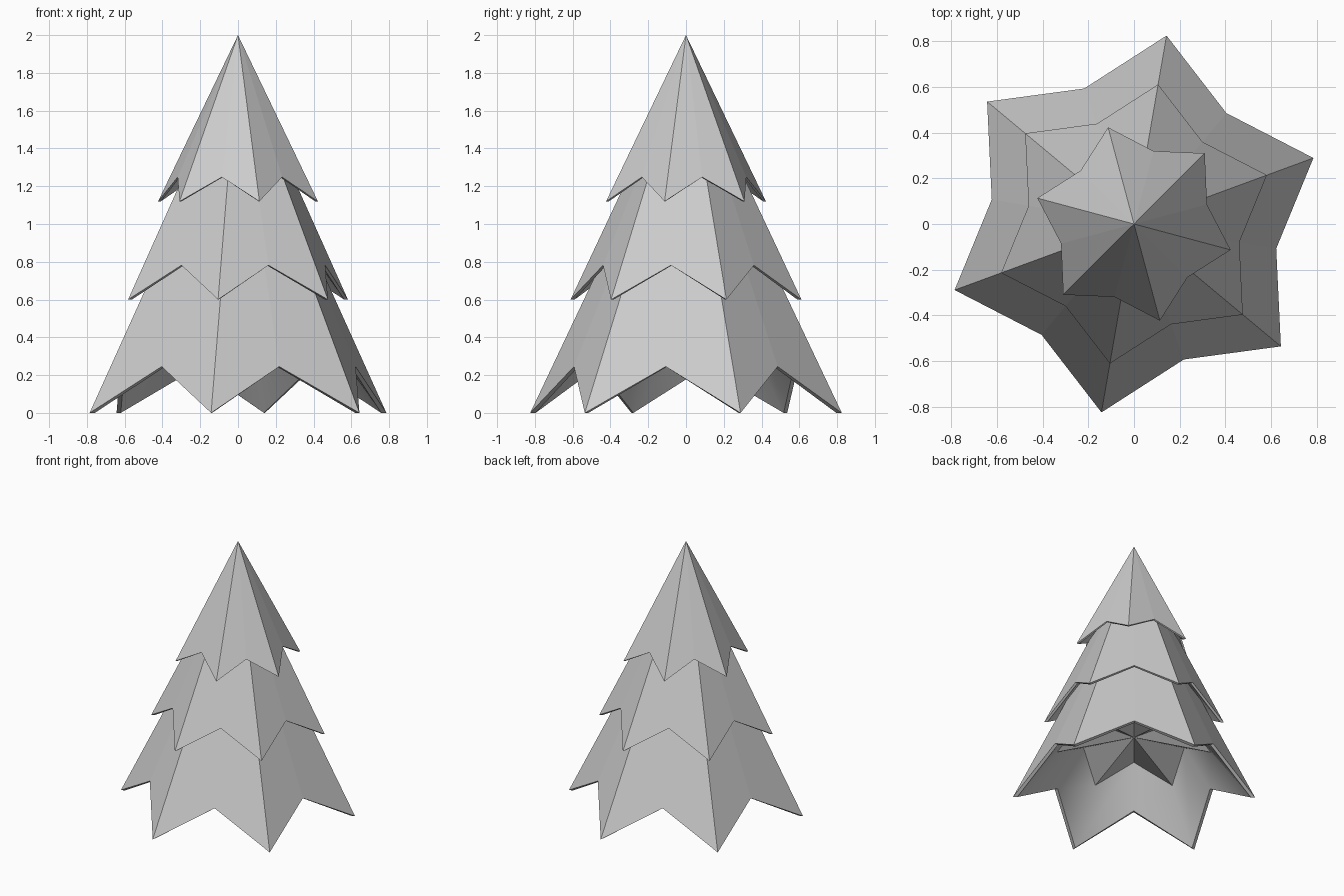
import bpy, bmesh
from math import radians, cos, sin

if "Cube" in bpy.data.objects:
    bpy.data.objects.remove(bpy.data.objects["Cube"])


def ring(bm, tip, valley, tip_z, valley_z, turn):
    """Zigzag star loop of 12 vertices: six low tips, six raised valleys."""
    verts = []
    for i in range(12):
        a = radians(turn + 30 * i)
        r, z = (tip, tip_z) if i % 2 == 0 else (valley, valley_z)
        verts.append(bm.verts.new((r * cos(a), r * sin(a), z)))
    return verts


def tier(name, radius, z, height, turn):
    bm = bmesh.new()
    R = radius
    outer = ring(bm, R, R * 0.755, z, z + R * 0.293, turn)
    # thin rim, then the recessed underside
    inner = ring(bm, R * 0.965, R * 0.727, z, z + R * 0.29, turn)
    deep = ring(bm, R * 0.635, R * 0.48, z + R * 0.43, z + R * 0.61, turn)
    apex = bm.verts.new((0, 0, z + height))
    hub = bm.verts.new((0, 0, z + R * 0.57))
    for i in range(12):
        j = (i + 1) % 12
        bm.faces.new((apex, outer[i], outer[j]))
        bm.faces.new((outer[j], outer[i], inner[i], inner[j]))
        wall = bm.faces.new((inner[j], inner[i], deep[i], deep[j]))
        wall.smooth = True
        bm.faces.new((deep[j], deep[i], hub))
    # crisp edges around the smooth inner wall
    for loop in (inner, deep):
        for i in range(12):
            bm.edges.get((loop[i], loop[(i + 1) % 12])).smooth = False
    bmesh.ops.recalc_face_normals(bm, faces=bm.faces)
    me = bpy.data.meshes.new(name)
    bm.to_mesh(me)
    bm.free()
    ob = bpy.data.objects.new(name, me)
    bpy.context.collection.objects.link(ob)


# Stacked branch tiers, largest at the bottom
tier("bottom_branches", 0.837, 0.0, 1.74, 20.2)
tier("middle_branches", 0.62, 0.6, 1.30, 20.2)
tier("top_branches", 0.438, 1.12, 0.88, 45)
